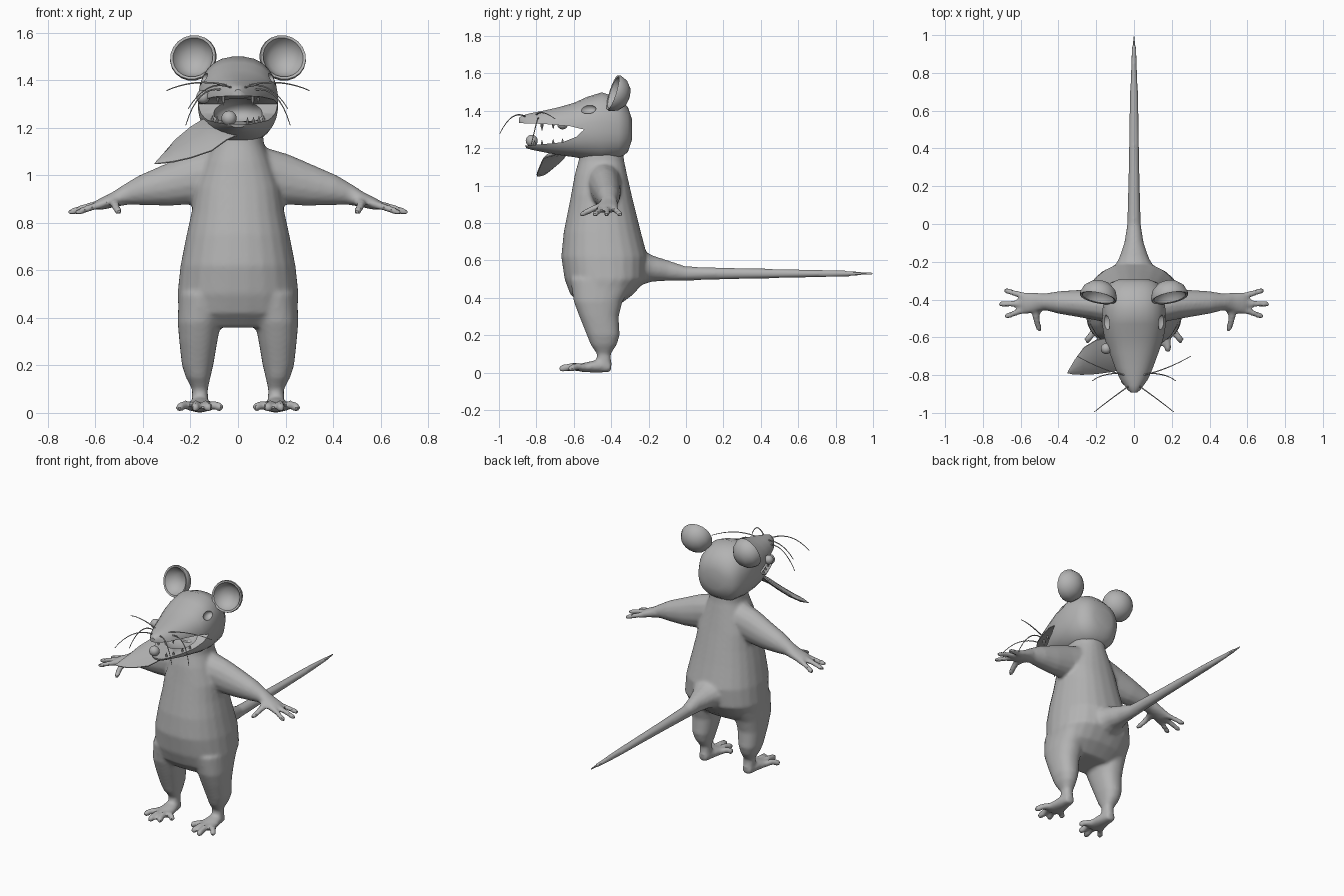
import bpy, bmesh, math
from mathutils import Vector, Matrix

cube = bpy.data.objects.get("Cube")
if cube:
    bpy.data.objects.remove(cube)

GREY = (0.45, 0.45, 0.45, 1)
mat = bpy.data.materials.new("plain grey")
mat.use_nodes = True
mat.diffuse_color = GREY
mat.node_tree.nodes["Principled BSDF"].inputs["Base Color"].default_value = GREY


def loft(bm, rings, n=20, p=2.0):
    """Skin a row of (centre, u, v) superellipse rings and cap the ends."""
    loops = []
    for c, u, v in rings:
        loop = []
        for i in range(n):
            a = math.tau * (i + 0.5) / n
            ca, sa = math.cos(a), math.sin(a)
            ca = math.copysign(abs(ca) ** (2 / p), ca)
            sa = math.copysign(abs(sa) ** (2 / p), sa)
            loop.append(bm.verts.new(Vector(c) + Vector(u) * ca + Vector(v) * sa))
        loops.append(loop)
    for a, b in zip(loops, loops[1:]):
        for i in range(n):
            j = (i + 1) % n
            bm.faces.new((a[i], a[j], b[j], b[i]))
    bm.faces.new(loops[0])
    bm.faces.new(loops[-1])


def tube(bm, pts, n=14):
    """Loft along a path of (x, y, z, side radius, up radius)."""
    P = [Vector(q[:3]) for q in pts]
    rings = []
    for i, q in enumerate(pts):
        d = (P[min(i + 1, len(P) - 1)] - P[max(i - 1, 0)]).normalized()
        u = d.cross(Vector((0, 0, 1))).normalized()
        rings.append((P[i], u * q[3], u.cross(d) * q[4]))
    loft(bm, rings, n)


def upright(bm, rows, s=1, p=2.3):
    """Loft from (z, centre x, half width, front y, back y) rows."""
    loft(bm, [((s * x, (f + b) / 2, z), (w, 0, 0), (0, (b - f) / 2, 0))
              for z, x, w, f, b in rows], 24, p)


def flip(pts, s):
    return [(s * q[0], *q[1:]) for q in pts]


def finish(name, bm, mods=()):
    bmesh.ops.recalc_face_normals(bm, faces=bm.faces)
    me = bpy.data.meshes.new(name)
    bm.to_mesh(me)
    bm.free()
    ob = bpy.data.objects.new(name, me)
    bpy.context.collection.objects.link(ob)
    me.materials.append(mat)
    bpy.ops.object.select_all(action='DESELECT')
    ob.select_set(True)
    bpy.context.view_layer.objects.active = ob
    for kind, props in mods:
        m = ob.modifiers.new(kind.title(), kind)
        for k, v in props.items():
            setattr(m, k, v)
        bpy.ops.object.modifier_apply(modifier=m.name)
    bpy.ops.object.shade_smooth_by_angle(angle=math.radians(40))
    return ob


# Body: torso, tail, legs, feet, arms and hands fused into one skin
bm = bmesh.new()
upright(bm, [(1.22, 0, .10, -.56, -.34), (1.13, 0, .11, -.575, -.33),
             (1.06, 0, .14, -.595, -.315), (.95, 0, .18, -.615, -.29),
             (.85, 0, .195, -.635, -.265), (.75, 0, .217, -.655, -.24),
             (.62, 0, .243, -.668, -.205), (.5, 0, .256, -.65, -.21),
             (.42, 0, .25, -.62, -.28), (.36, 0, .2, -.56, -.36)])
tube(bm, [(0, -.36, .57, .17, .16), (0, -.25, .56, .12, .1), (0, -.18, .555, .08, .07),
          (0, -.1, .545, .052, .055), (0, 0, .53, .036, .038), (0, .3, .53, .029, .029),
          (0, .7, .53, .022, .021), (0, .92, .53, .013, .014), (0, 1.0, .53, .005, .006)])
for s in (1, -1):
    upright(bm, [(.5, .14, .11, -.62, -.27), (.38, .163, .091, -.6, -.34),
                 (.3, .167, .08, -.57, -.36), (.2, .17, .066, -.53, -.355),
                 (.15, .168, .052, -.51, -.37), (.1, .16, .033, -.475, -.403),
                 (.05, .16, .035, -.48, -.4), (.01, .16, .03, -.47, -.4)], s)
    tube(bm, flip([(.16, -.4, .03, .03, .028), (.16, -.47, .035, .045, .035),
                   (.16, -.54, .028, .06, .026), (.16, -.575, .025, .055, .02)], s))
    for base, tip, y in ((.12, .075, -.6), (.145, .125, -.66), (.175, .18, -.68), (.2, .248, -.63)):
        tube(bm, flip([(base, -.54, .028, .02, .02), ((base + tip) / 2, (y - .54) / 2, .034, .018, .02),
                       (tip, y + .015, .022, .019, .02), (tip, y, .018, .01, .012)], s), 10)
    tube(bm, flip([(.06, -.44, 1.02, .1, .11), (.19, -.43, .983, .082, .108),
                   (.3, -.42, .957, .072, .088), (.4, -.415, .937, .06, .066),
                   (.47, -.412, .918, .045, .044), (.52, -.415, .898, .052, .032),
                   (.58, -.42, .877, .06, .024), (.6, -.42, .87, .045, .016)], s))
    for a, b in (((.56, -.385), (.69, -.352)), ((.58, -.42), (.715, -.425)), ((.56, -.45), (.685, -.488))):
        tube(bm, flip([(*a, .88, .02, .018), ((a[0] + b[0]) / 2, (a[1] + b[1]) / 2, .864, .016, .016),
                       (b[0] - .012, b[1], .845, .017, .015), (*b, .842, .01, .009)], s), 10)
    tube(bm, flip([(.5, -.43, .895, .024, .022), (.52, -.49, .88, .02, .018),
                   (.505, -.55, .85, .017, .016), (.497, -.568, .84, .01, .01)], s), 10)
finish("body", bm, [('REMESH', dict(mode='VOXEL', voxel_size=.0105)),
                    ('SMOOTH', dict(factor=.5, iterations=5))])

# Cutters for the mouth, throat and eye sockets
bm = bmesh.new()
side = [(-.545, 1.3), (-.62, 1.318), (-.76, 1.33), (-1, 1.338),
        (-1, 1.212), (-.83, 1.216), (-.66, 1.232), (-.585, 1.262)]
ends = [[bm.verts.new((x, y, z)) for y, z in side] for x in (-.3, .3)]
for i in range(len(side)):
    j = (i + 1) % len(side)
    bm.faces.new((ends[0][i], ends[0][j], ends[1][j], ends[1][i]))
for e in ends:
    bm.faces.new(e)
mouth_cutter = finish("mouth_cutter", bm)


def ball(name, pos, size, turn=0):
    bm = bmesh.new()
    bmesh.ops.create_uvsphere(bm, u_segments=20, v_segments=12, radius=1, matrix=Matrix.Translation(pos)
                              @ Matrix.Rotation(turn, 4, 'Z') @ Matrix.Diagonal((*size, 1)))
    return finish(name, bm)


cutters = [mouth_cutter, ball("throat_cutter", (0, -.61, 1.265), (.105, .13, .062))]
for s in (1, -1):
    cutters.append(ball("socket_cutter", (s * .15, -.525, 1.41), (.03, .045, .026), s * .25))

# Head: one long muzzle with the mouth and sockets carved out
bm = bmesh.new()
rows = [(-.29, 1.36, 1.24, .07), (-.31, 1.42, 1.18, .125), (-.36, 1.47, 1.14, .155),
        (-.45, 1.5, 1.13, .167), (-.53, 1.475, 1.14, .17), (-.6, 1.443, 1.152, .158),
        (-.68, 1.42, 1.163, .133), (-.76, 1.402, 1.178, .105), (-.82, 1.39, 1.19, .08),
        (-.855, 1.382, 1.2, .055), (-.88, 1.373, 1.27, .033), (-.893, 1.362, 1.325, .014)]
loft(bm, [((0, y, (t + b) / 2), (w, 0, 0), (0, 0, (t - b) / 2)) for y, t, b, w in rows], 28, 2.35)
finish("head", bm, [('BOOLEAN', dict(operation='DIFFERENCE', solver='EXACT', object=c)) for c in cutters])
for c in cutters:
    bpy.data.objects.remove(c)

# Cupped ears
for s, label in ((1, "left"), (-1, "right")):
    bm = bmesh.new()
    cup = [(.012, .075), (.05, .066), (.085, .035), (.1, -.005), (.097, -.018),
           (.086, -.015), (.078, .005), (.05, .035), (.01, .045)]
    loft(bm, [((0, d, 0), (r, 0, 0), (0, 0, r)) for r, d in cup], 20)
    bm.transform(Matrix.Translation((s * .187, -.375, 1.492))
                 @ Matrix.Rotation(s * .2, 4, 'Z') @ Matrix.Rotation(-.3, 4, 'X'))
    finish(label + "_ear", bm)

# Teeth
bm = bmesh.new()
for s in (1, -1):
    for x, y, z, h, r in ((.062, -.77, 1.335, -.042, .01), (.085, -.71, 1.33, -.028, .008),
                          (.04, -.81, 1.21, .035, .008), (.065, -.77, 1.215, .03, .008),
                          (.088, -.71, 1.22, .03, .008), (.108, -.66, 1.225, .028, .008)):
        loft(bm, [((s * x, y, z + h * t), (r * k, 0, 0), (0, r * k, 0))
                  for t, k in ((0, 1), (.5, .7), (1, .1))], 8)
finish("teeth", bm)

# Whiskers
bm = bmesh.new()
for s in (1, -1):
    for a, b, c in (((.03, -.86, 1.37), (.13, -.93, 1.41), (.21, -.995, 1.28)),
                    ((.05, -.8, 1.38), (.18, -.77, 1.41), (.3, -.7, 1.357)),
                    ((.07, -.79, 1.36), (.17, -.79, 1.38), (.22, -.83, 1.21))):
        a, b, c = (Vector((s * q[0], q[1], q[2])) for q in (a, b, c))
        pts = []
        for i in range(9):
            t = i / 8
            w = .004 - .002 * t
            pts.append((*(a * (1 - t) ** 2 + b * 2 * t * (1 - t) + c * t * t), w, w))
        tube(bm, pts, 6)
finish("whiskers", bm)

# Leaf held under the jaw, lofted between its back and front edges
bm = bmesh.new()
edges = [((0, -.66, 1.185), (0, -.7, 1.17)), ((-.07, -.61, 1.222), (-.05, -.765, 1.145)),
         ((-.14, -.6, 1.243), (-.11, -.785, 1.1)), ((-.2, -.61, 1.205), (-.2, -.797, 1.07)),
         ((-.265, -.65, 1.15), (-.27, -.8, 1.055)), ((-.315, -.72, 1.09), (-.32, -.798, 1.05)),
         ((-.35, -.78, 1.052), (-.352, -.79, 1.048))]
rings = []
for back, front in edges:
    back, front = Vector(back), Vector(front)
    half = (back - front) / 2
    thick = half.cross(Vector((1, 0, 0))).normalized() * min(.016, half.length * .3)
    rings.append(((back + front) / 2, half, thick))
loft(bm, rings, 12, 1.6)
finish("leaf", bm)

# Two berries
ball("cheek_berry", (-.147, -.66, 1.33), (.029, .029, .029))
ball("lip_berry", (-.038, -.825, 1.24), (.032, .032, .032))
